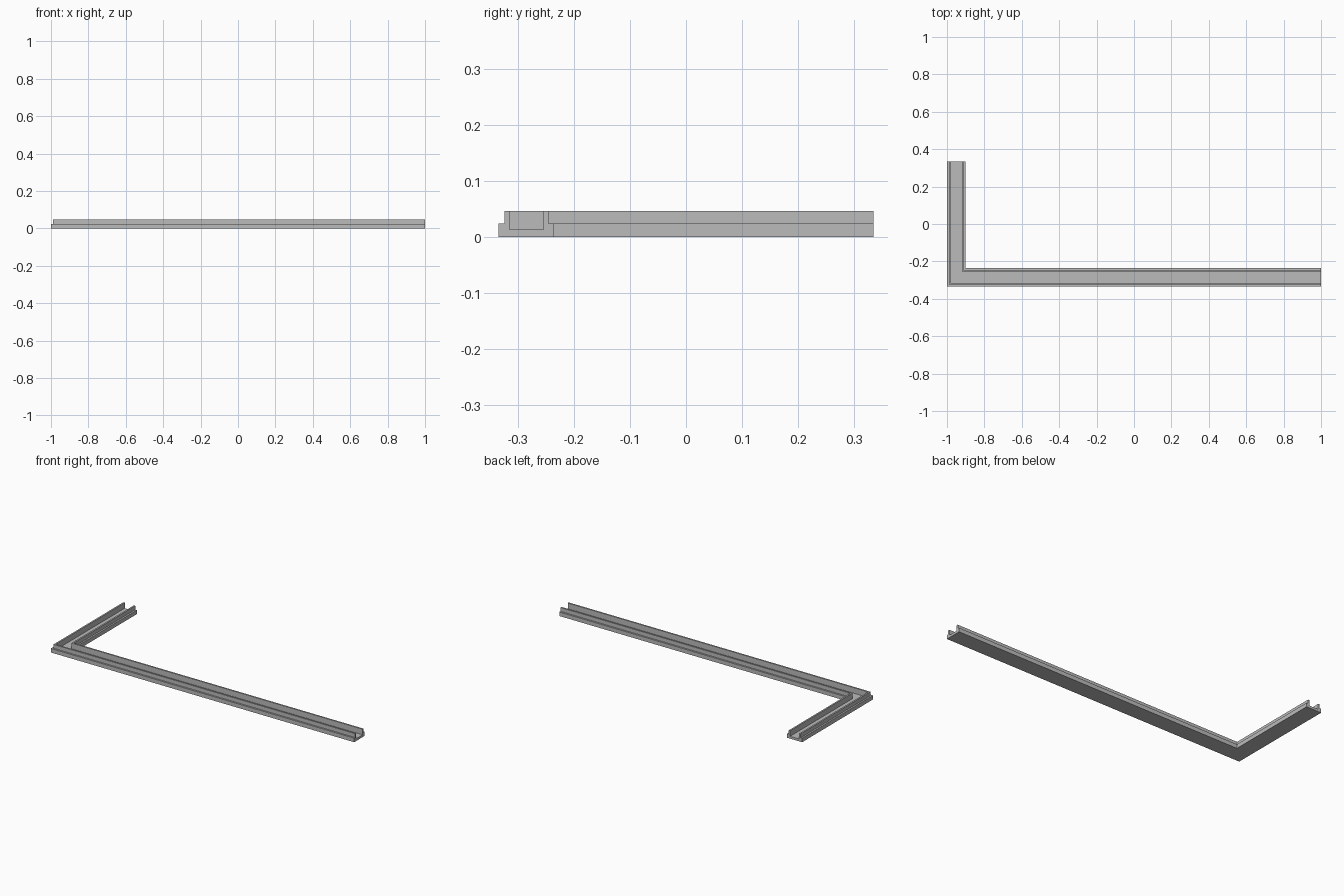
import bpy
import bmesh

cube = bpy.data.objects.get("Cube")
if cube:
    bpy.data.objects.remove(cube, do_unlink=True)

grey = bpy.data.materials.new("grey")
grey.use_nodes = True
colour = (0.5, 0.5, 0.5, 1)
grey.diffuse_color = colour
grey.node_tree.nodes["Principled BSDF"].inputs["Base Color"].default_value = colour

# Channel cross-section: distance in from the outer edge, and height
WIDTH = 0.099
half = [(0, 0), (0, 0.024), (0.01, 0.024), (0.01, 0.047), (0.0195, 0.047), (0.0195, 0.014)]
profile = half + [(WIDTH - d, z) for d, z in reversed(half)]

# Sweep the profile along the L, with a mitred corner
LEFT, RIGHT, FRONT, BACK = -1, 1, -0.334, 0.334
bm = bmesh.new()
rings = [
    [bm.verts.new((LEFT + d, BACK, z)) for d, z in profile],
    [bm.verts.new((LEFT + d, FRONT + d, z)) for d, z in profile],
    [bm.verts.new((RIGHT, FRONT + d, z)) for d, z in profile],
]
n = len(profile)
for a, b in zip(rings, rings[1:]):
    for i in range(n):
        j = (i + 1) % n
        bm.faces.new((a[i], a[j], b[j], b[i]))
bm.faces.new(rings[0])
bm.faces.new(rings[-1])
bmesh.ops.recalc_face_normals(bm, faces=bm.faces)

mesh = bpy.data.meshes.new("corner_channel_rail")
bm.to_mesh(mesh)
bm.free()
mesh.materials.append(grey)
rail = bpy.data.objects.new("corner_channel_rail", mesh)
bpy.context.collection.objects.link(rail)
